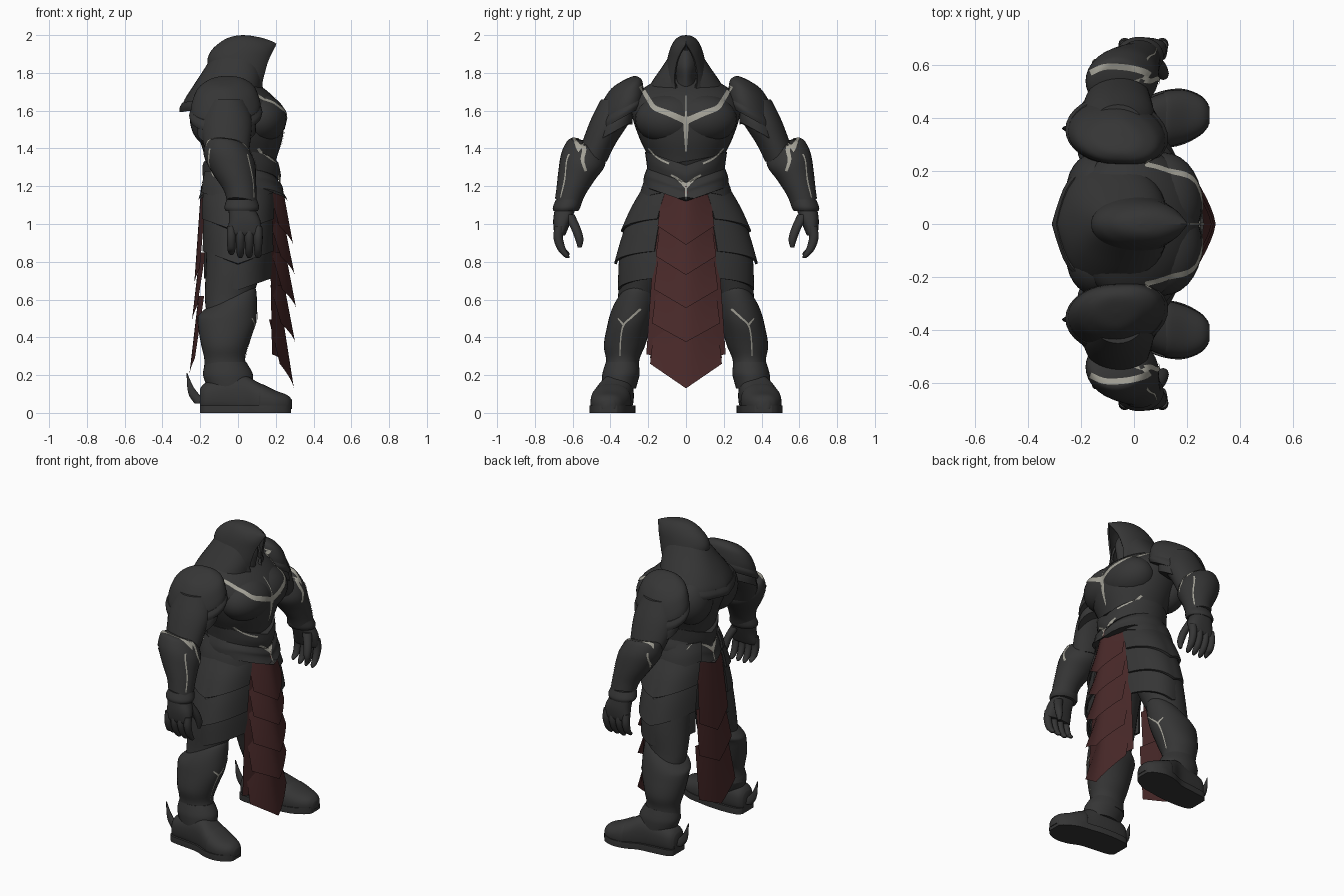
import bpy, bmesh, math
from mathutils import Vector
from mathutils.bvhtree import BVHTree

cube = bpy.data.objects.get("Cube")
if cube:
    bpy.data.objects.remove(cube, do_unlink=True)


def material(name, rgb):
    m = bpy.data.materials.new(name)
    m.use_nodes = True
    m.diffuse_color = (*rgb, 1)
    m.node_tree.nodes["Principled BSDF"].inputs["Base Color"].default_value = (*rgb, 1)
    return m


DARK = material("dark_armour", (0.036, 0.036, 0.036))
RED = material("deep_red", (0.066, 0.022, 0.022))
SILVER = material("pale_silver", (0.37, 0.36, 0.31))
made, hull_verts, hull_faces = [], [], []


def finish(name, bm, mat, mirror=False, hull=True):
    """Turn a bmesh into an object, optionally mirrored to the other side."""
    if hull:
        base = len(hull_verts)
        bm.verts.index_update()
        hull_verts.extend(v.co.copy() for v in bm.verts)
        hull_faces.extend([base + v.index for v in f.verts] for f in bm.faces)
    me = bpy.data.meshes.new(name)
    bm.to_mesh(me)
    bm.free()
    me.materials.append(mat)
    ob = bpy.data.objects.new(name, me)
    bpy.context.collection.objects.link(ob)
    if mirror:
        mod = ob.modifiers.new("mirror", 'MIRROR')
        mod.use_axis = (False, True, False)
    made.append(ob)


def spline(rows, steps):
    """Catmull-Rom interpolation of equal-length tuples."""
    out = []
    for i in range(len(rows) - 1):
        p0, p1, p2, p3 = rows[max(i - 1, 0)], rows[i], rows[i + 1], rows[min(i + 2, len(rows) - 1)]
        for s in range(steps):
            t = s / steps
            out.append([0.5 * (2 * b + (c - a) * t + (2 * a - 5 * b + 4 * c - d) * t * t
                               + (3 * b - a - 3 * c + d) * t ** 3)
                        for a, b, c, d in zip(p0, p1, p2, p3)])
    return out + [list(rows[-1])]


def loft(name, secs, mirror=False, axis='z', power=2, arc=None, warp=None, thick=0, steps=4, n=32):
    """Skin rings (height, centre a, centre b, radius a, radius b[, front opening])."""
    bm = bmesh.new()
    rings = []
    opened = arc is not None or len(secs[0]) > 5
    for row in spline(secs, steps):
        t, ca, cb, ra, rb = row[:5]
        gap = max(row[5], 0) if len(row) > 5 else 0
        lo, hi = arc if arc else (gap, 360 - gap)
        ring = []
        for k in range(n + 1 if opened else n):
            ang = math.radians(lo + (hi - lo) * k / n)
            c, s = math.cos(ang), math.sin(ang)
            a = ca + max(ra, 0.001) * math.copysign(abs(c) ** (2 / power), c)
            b = cb + max(rb, 0.001) * math.copysign(abs(s) ** (2 / power), s)
            p = Vector((a, b, t)) if axis == 'z' else Vector((t, a, b))
            if warp:
                warp(p)
            ring.append(bm.verts.new(p))
        rings.append(ring)
    for r, q in zip(rings, rings[1:]):
        for k in range(n):
            j = (k + 1) % len(r)
            bm.faces.new((r[k], r[j], q[j], q[k]))
    if not opened:
        bm.faces.new(rings[0])
        bm.faces.new(rings[-1])
    bmesh.ops.recalc_face_normals(bm, faces=bm.faces)
    if thick:
        bmesh.ops.solidify(bm, geom=bm.faces[:], thickness=thick)
        bmesh.ops.recalc_face_normals(bm, faces=bm.faces)
    finish(name, bm, DARK, mirror)


def blob(name, centre, radii):
    bm = bmesh.new()
    bmesh.ops.create_uvsphere(bm, u_segments=28, v_segments=18, radius=1)
    for v in bm.verts:
        v.co = Vector(c + r * q for c, r, q in zip(centre, radii, v.co))
    finish(name, bm, DARK, True)


def plate(name, top, bottom, ridge, drop, cols=10, rows=6):
    """Ridged cloth plate with a chevron lower edge; top and bottom are (x, z, half width)."""
    bm = bmesh.new()
    grid = []
    for r in range(rows + 1):
        t = r / rows
        x, z, w = (a + (b - a) * t for a, b in zip(top, bottom))
        grid.append([bm.verts.new((x - ridge * abs(c) ** 1.4, w * c, z + drop * t * abs(c)))
                     for c in (2 * k / cols - 1 for k in range(cols + 1))])
    for a, b in zip(grid, grid[1:]):
        for k in range(cols):
            bm.faces.new((a[k], a[k + 1], b[k + 1], b[k]))
    bmesh.ops.solidify(bm, geom=bm.faces[:], thickness=0.01)
    bmesh.ops.recalc_face_normals(bm, faces=bm.faces)
    finish(name, bm, RED, hull=False)


# Torso and waist
loft("torso", [(1.12, 0, 0, .17, .2), (1.25, .01, 0, .17, .19), (1.35, .015, 0, .19, .2),
               (1.45, .015, 0, .22, .245), (1.55, 0, 0, .245, .28), (1.62, -.01, 0, .24, .29),
               (1.7, -.03, 0, .19, .25), (1.77, -.04, 0, .1, .14)])
blob("chest_plate", (.112, .08, 1.555), (.145, .19, .135))
blob("back_plate", (-.14, .13, 1.56), (.115, .14, .15))


def chevron(p):
    p.z -= .07 * max(0, 1 - abs(p.y) / .2)


loft("waist_band", [(1.29, .02, 0, .2, .205), (1.33, .02, 0, .207, .21), (1.38, .015, 0, .202, .217)],
     warp=chevron)
loft("belt", [(1.19, .025, 0, .238, .225), (1.23, .02, 0, .22, .225), (1.26, .02, 0, .215, .22),
              (1.31, .01, 0, .185, .2)], warp=chevron)


# Hood, mantle and face
def brim_point(p):
    p.x += .03 * max(0, 1 - abs(p.y) / .04) * max(0, 1 - abs(p.z - 1.955) / .04) * (p.x > .1)


loft("hood", [(2.0, .025, 0, 0, 0, 0), (1.995, .03, 0, .05, .03, 0), (1.98, .035, 0, .1, .053, 0),
              (1.955, .035, 0, .138, .072, 0), (1.92, .025, 0, .165, .087, 14), (1.87, .01, 0, .172, .1, 27),
              (1.8, .005, 0, .16, .115, 31), (1.74, -.005, 0, .15, .135, 26),
              (1.68, -.02, 0, .165, .165, 14)], warp=brim_point, thick=.01)


def mantle_shape(p):
    if p.x < 0:
        p.x -= .02 * math.exp(-(p.y / .05) ** 2) * max(0, 1.76 - p.z) / .12
    p.z += .14 * p.x


loft("mantle", [(1.895, -.02, 0, .125, .085, 40), (1.83, -.035, 0, .155, .13, 32),
                (1.76, -.055, 0, .185, .18, 20), (1.7, -.072, 0, .2, .22, 9),
                (1.66, -.075, 0, .205, .24, 3)], warp=mantle_shape, thick=.012, power=2.25)
loft("mantle_hem", [(1.685, -.075, 0, .206, .235, 20), (1.66, -.077, 0, .215, .246, 20),
                    (1.635, -.077, 0, .212, .244, 20)], warp=mantle_shape, thick=.012, power=2.25)
loft("face", [(1.68, .02, 0, .09, .08), (1.76, .05, 0, .08, .05), (1.84, .05, 0, .09, .06),
              (1.92, .04, 0, .06, .045)], power=1.7)


# Shoulders and arms
def shoulder_slope(p):
    p.y -= .2 * max(0, p.x + .05)
    p.z -= .55 * (p.y - .36)


def plate_point(p):
    shoulder_slope(p)
    p.z -= .05 * math.exp(-((p.x + .06) / .06) ** 2) * max(0, 1.6 - p.z) / .2


loft("shoulder_under_plate", [(1.63, -.06, .385, .1, .09), (1.56, -.06, .395, .15, .11), (1.5, -.06, .4, .155, .115)],
     True, warp=plate_point)
loft("shoulder_dome", [(1.745, -.065, .335, 0, 0), (1.74, -.065, .335, .07, .05), (1.722, -.065, .335, .115, .08),
                       (1.688, -.065, .338, .155, .105), (1.63, -.065, .346, .18, .12),
                       (1.59, -.065, .35, .185, .124)], True, warp=shoulder_slope)
loft("shoulder_rim", [(1.6, -.065, .352, .183, .126), (1.575, -.065, .356, .194, .132), (1.55, -.065, .36, .188, .128)],
     True, warp=shoulder_slope)
loft("upper_arm", [(1.66, -.06, .36, .1, .09), (1.55, -.06, .4, .135, .105), (1.43, -.06, .46, .125, .09),
                   (1.33, -.05, .5, .1, .08)], True)


def bracer_slope(p):
    p.z += .3 * (p.y - .54) - .12 * (p.x + .05)


loft("bracer", [(1.43, -.06, .53, .09, .08), (1.41, -.06, .53, .115, .1), (1.34, -.045, .545, .135, .115),
                (1.25, -.02, .58, .115, .095), (1.16, .01, .61, .088, .075), (1.1, .02, .625, .08, .068)],
     True, warp=bracer_slope)
loft("wrist_cuff", [(1.13, .02, .62, .08, .068), (1.09, .02, .632, .092, .073), (1.07, .02, .636, .085, .066)], True)
loft("palm", [(1.08, .02, .64, .07, .055), (1.02, .035, .655, .083, .048), (.96, .035, .665, .088, .034),
              (.94, .035, .665, .08, .025)], True, power=2.5)
for i in range(4):
    x, tip = -.035 + .047 * i, .015 * (i == 0)
    loft("finger_%d" % (i + 1), [(.99, x, .67, .022, .024), (.93, x, .677, .024, .025), (.87, x, .66, .021, .023),
                                 (.835 + tip, x, .637, .017, .018), (.82 + tip, x, .627, .007, .009)], True, n=12)
loft("thumb", [(1.05, .07, .62, .03, .03), (.98, .1, .585, .025, .026), (.92, .11, .565, .021, .022),
               (.875, .11, .563, .009, .01)], True, n=12)

# Legs, greaves and boots
loft("thigh", [(1.22, 0, .11, .15, .1), (.98, 0, .17, .165, .15), (.78, -.02, .22, .15, .135),
               (.6, -.05, .26, .125, .1), (.5, -.05, .29, .11, .09)], True)


def knee_peak(p):
    p.z += .35 * max(0, p.z - .5) * p.x / .1


loft("greave", [(.635, -.045, .255, .11, .085), (.62, -.045, .258, .138, .102), (.56, -.055, .275, .155, .117),
                (.47, -.06, .3, .153, .115), (.36, -.07, .325, .125, .11), (.28, -.07, .335, .108, .088),
                (.2, -.06, .338, .125, .093)], True, warp=knee_peak)
loft("ankle_plate", [(.27, -.065, .338, .108, .086), (.215, -.055, .343, .13, .098), (.18, -.05, .348, .13, .097),
                     (.13, -.04, .355, .12, .09)], True)


def on_ground(p):
    p.z = max(p.z, .02)


def sole_shape(p):
    p.z = min(max(p.z, 0), .04)


boot = [(-.2, .36, .07, .05, .06), (-.17, .36, .08, .075, .08), (-.08, .362, .09, .086, .1),
        (.02, .37, .09, .09, .115), (.1, .392, .07, .1, .095), (.18, .404, .055, .098, .07),
        (.25, .41, .045, .068, .05), (.28, .41, .04, .035, .03)]
loft("boot", boot, True, axis='x', power=2.5, warp=on_ground)
loft("sole", [(x, a, .02, ra + .008, .08) for x, a, b, ra, rb in boot], True, axis='x', power=5, warp=sole_shape)
loft("toe_cap", [(.11, .395, .06, .1, .092), (.13, .397, .06, .107, .092), (.2, .407, .05, .096, .068),
                 (.26, .41, .045, .065, .05), (.285, .41, .04, .03, .03)], True, axis='x', power=2.4, warp=on_ground)
loft("heel_spur", [(.05, -.19, .36, .04, .02), (.09, -.228, .36, .03, .015), (.14, -.253, .36, .016, .01),
                   (.21, -.27, .36, .002, .002)], True, n=12)


# Layered skirt plates, each dipping to a point at the side
def skirt_tier(name, z0, z1, rx0, rx1, ry0, ry1):
    def dip(p):
        t = (z0 - p.z) / (z0 - z1)
        p.z -= .07 * t * (1 - abs(p.x) / .2)
    loft(name, [(z0, 0, 0, rx0, ry0), ((z0 + z1) / 2, 0, 0, (rx0 + rx1) / 2 + .004, (ry0 + ry1) / 2 + .008),
                (z1, 0, 0, rx1, ry1)], True, arc=(24, 156), warp=dip, thick=.014, power=2.2)


skirt_tier("skirt_lower", .95, .72, .185, .195, .335, .36)
skirt_tier("skirt_middle", 1.1, .86, .19, .203, .275, .38)
skirt_tier("skirt_upper", 1.2, 1.03, .195, .208, .225, .345)
skirt_tier("skirt_hip", 1.28, 1.17, .19, .21, .2, .255)

# Front and back hanging cloth
plate("front_cloth_backing", (.22, 1.19, .15), (.235, .28, .21), .055, .03)
tips = [1.2, .89, .73, .555, .375, .13]
for i in range(5):
    top, low = tips[i] + .12 * (i > 0), tips[i + 1]
    out = .27 + .008 * min(i, 2) - .006 * max(i - 2, 0)
    plate("front_cloth_%d" % (i + 1), (out - .035, top, .125 + .01 * i), (out + .022, low, .15 + .01 * i),
          .075, .1 + .03 * (i == 4))
for i, (z0, z1) in enumerate([(1.2, .68), (.85, .48), (.62, .2)]):
    plate("back_cloth_%d" % (i + 1), (-.195 - .007 * i, z0, .12 + .02 * i), (-.232 - .013 * i, z1, .15 + .02 * i),
          -.03, .09)

# Silver trim laid on the finished surfaces
tree = BVHTree.FromPolygons(hull_verts, hull_faces)
CAST = {'front': (Vector((1, 0, 0)), lambda a, b: Vector((0, a, b))),
        'back': (Vector((-1, 0, 0)), lambda a, b: Vector((0, a, b))),
        'side': (Vector((0, 1, 0)), lambda a, b: Vector((a, 0, b))),
        'top': (Vector((0, 0, 1)), lambda a, b: Vector((a, b, 0)))}


def trim(name, pts, w0, w1, side='front', mirror=True):
    out, place = CAST[side]
    path = spline(pts, 8)
    bm = bmesh.new()
    rows = []
    for i, (a, b) in enumerate(path):
        q, r = path[max(i - 1, 0)], path[min(i + 1, len(path) - 1)]
        d = Vector((r[0] - q[0], r[1] - q[1])).normalized()
        w = (w0 + (w1 - w0) * i / (len(path) - 1)) / 2
        row = []
        for k in (-1, 0, 1):
            hit = tree.ray_cast(place(a - d.y * w * k, b + d.x * w * k) + out * 3, -out)[0]
            row.append(bm.verts.new(hit + out * .005) if hit else None)
        rows.append(row)
    for p, q in zip(rows, rows[1:]):
        for k in (0, 1):
            quad = (p[k], p[k + 1], q[k + 1], q[k])
            if all(quad):
                depth = [v.co.dot(out) for v in quad]
                if max(depth) - min(depth) < .05:
                    bm.faces.new(quad)
    bmesh.ops.recalc_face_normals(bm, faces=bm.faces)
    finish(name, bm, SILVER, mirror, hull=False)


trim("chest_trim", [(0, 1.545), (.09, 1.585), (.165, 1.615), (.195, 1.655), (.24, 1.73)], .034, .02)
trim("chest_spike", [(0, 1.57), (0, 1.47), (0, 1.38)], .036, .006, mirror=False)
trim("chest_line", [(0, 1.56), (0, 1.68)], .01, .004, mirror=False)
trim("rib_trim", [(.09, 1.32), (.15, 1.35), (.2, 1.4)], .011, .007)
for side in ('front', 'back'):
    trim(side + "_belt_trim", [(0, 1.2), (.04, 1.235), (.08, 1.26)], .022, .008, side)
    trim(side + "_belt_spike", [(0, 1.22), (0, 1.13)], .018, .005, side, mirror=False)
trim("bracer_front_trim", [(.575, 1.455), (.54, 1.4), (.548, 1.34), (.53, 1.28)], .028, .014)
trim("bracer_rim_trim", [(-.165, .57), (-.11, .592), (-.03, .59), (.035, .575), (.06, .56)], .022, .024, 'top')
trim("bracer_edge_trim", [(.05, 1.37), (.078, 1.24), (.085, 1.14)], .006, .004, 'side')
trim("bracer_back_edge_trim", [(-.15, 1.4), (-.155, 1.32), (-.13, 1.25)], .008, .004, 'side')
trim("knee_trim", [(.24, .55), (.29, .505), (.33, .465), (.345, .4), (.35, .3)], .012, .006)
trim("knee_branch_trim", [(.33, .465), (.36, .5)], .012, .006)

# Smooth shading with crisp plate edges
bpy.ops.object.select_all(action='DESELECT')
for ob in made:
    ob.select_set(True)
bpy.context.view_layer.objects.active = made[0]
bpy.ops.object.shade_smooth_by_angle(angle=math.radians(40))
